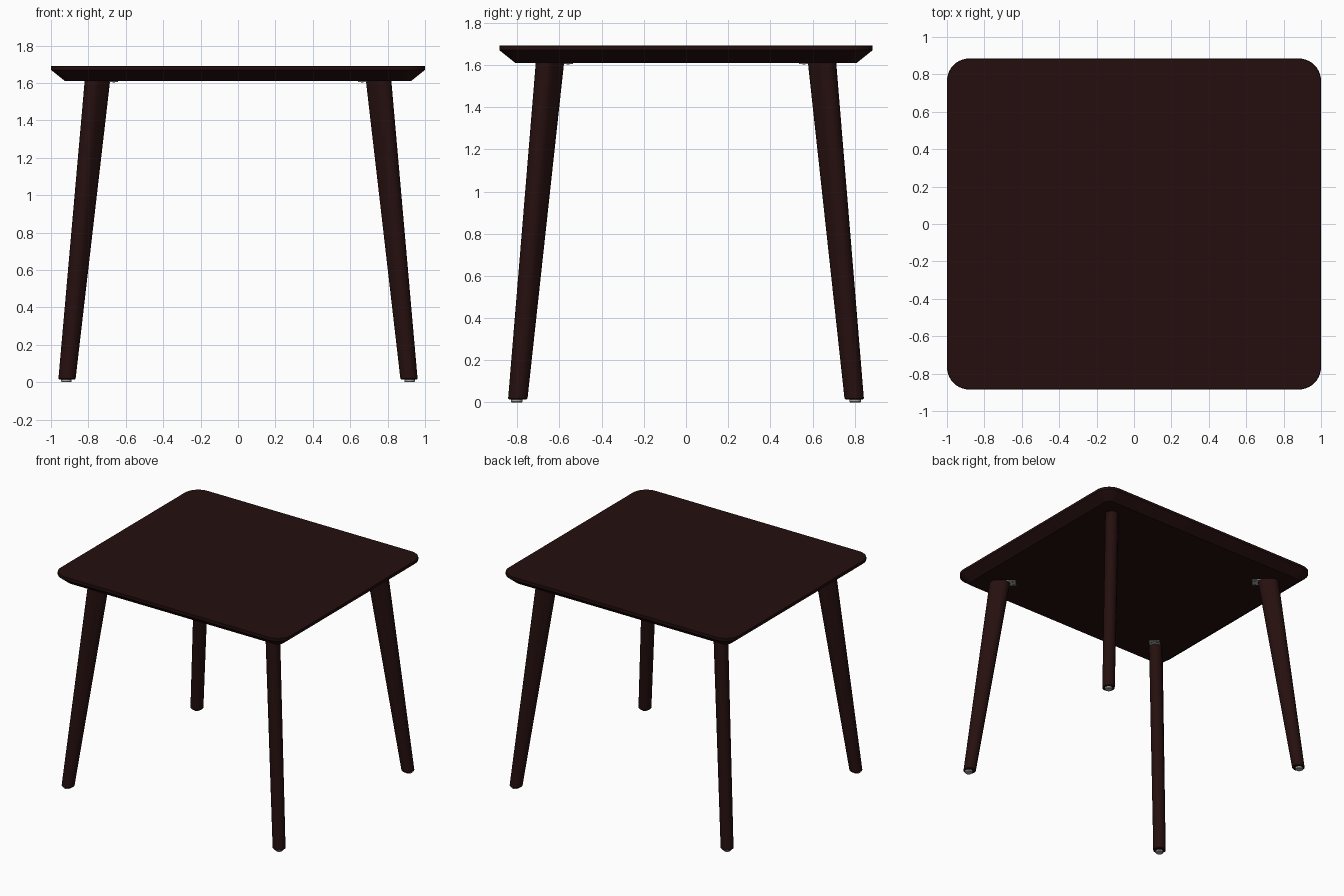
import bpy
import bmesh
from math import cos, sin, pi, atan2
from mathutils import Vector

cube = bpy.data.objects.get("Cube")
if cube:
    bpy.data.objects.remove(cube, do_unlink=True)


def make_material(name, color):
    mat = bpy.data.materials.new(name)
    mat.use_nodes = True
    mat.diffuse_color = color
    mat.node_tree.nodes["Principled BSDF"].inputs["Base Color"].default_value = color
    return mat


wood = make_material("dark wood", (0.018, 0.0048, 0.0045, 1))
metal = make_material("grey metal", (0.4, 0.4, 0.38, 1))
screw_steel = make_material("dark steel", (0.08, 0.08, 0.08, 1))


def rounded_outline(half_x, half_y, radius, steps):
    """Rounded rectangle as a counter-clockwise list of points."""
    points = []
    for quarter, (sx, sy) in enumerate(((1, 1), (-1, 1), (-1, -1), (1, -1))):
        for i in range(steps + 1):
            a = (quarter + i / steps) * pi / 2
            points.append(Vector((sx * (half_x - radius) + radius * cos(a),
                                  sy * (half_y - radius) + radius * sin(a), 0)))
    return points


def loft(name, rings, mat):
    """Skin a stack of matching outlines and cap both ends."""
    bm = bmesh.new()
    loops = [[bm.verts.new(p) for p in ring] for ring in rings]
    for low, high in zip(loops, loops[1:]):
        for i in range(len(low)):
            j = (i + 1) % len(low)
            bm.faces.new((low[i], low[j], high[j], high[i]))
    bm.faces.new(loops[0][::-1])
    bm.faces.new(loops[-1])
    bmesh.ops.remove_doubles(bm, verts=bm.verts[:], dist=1e-5)
    bmesh.ops.recalc_face_normals(bm, faces=bm.faces[:])
    mesh = bpy.data.meshes.new(name)
    bm.to_mesh(mesh)
    bm.free()
    mesh.materials.append(mat)
    obj = bpy.data.objects.new(name, mesh)
    bpy.context.collection.objects.link(obj)
    bpy.ops.object.select_all(action="DESELECT")
    obj.select_set(True)
    bpy.context.view_layer.objects.active = obj
    bpy.ops.object.shade_smooth_by_angle(angle=pi / 6)
    return obj


def placed(outline, center, angle):
    c, s = cos(angle), sin(angle)
    return [Vector((p.x * c - p.y * s, p.x * s + p.y * c, 0)) + center for p in outline]


def disc(radius):
    return rounded_outline(radius, radius, radius, 6)


# Table top: thin upright rim above a wide under-bevel
UNDER, TOP = 1.61, 1.692
top_rings = []
for inset, z in ((0.075, UNDER), (0, 1.67), (0, TOP - 0.003), (0.003, TOP)):
    outline = rounded_outline(1 - inset, 0.885 - inset, 0.12 - inset, 10)
    top_rings.append(placed(outline, Vector((0, 0, z)), 0))
loft("table_top", top_rings, wood)

# Splayed legs with glides, and mounting plates under the top
for side, sx in (("left", 1), ("right", -1)):
    for end, sy in (("front", -1), ("back", 1)):
        tag = f"{end}_{side}"
        foot = Vector((sx * 0.914, sy * 0.797, 0.015))
        head = Vector((sx * 0.752, sy * 0.645, UNDER))
        angle = atan2(sy * 0.69, sx * 0.72)
        outward = Vector((cos(angle), sin(angle), 0))
        across = Vector((-sin(angle), cos(angle), 0))

        # Leg: round at the foot, widening outward to an oblong at the top
        loft(f"{tag}_leg", [
            placed(disc(0.041), foot, angle),
            placed(disc(0.046), foot + Vector((0, 0, 0.005)), angle),
            placed(rounded_outline(0.076, 0.047, 0.047, 6), head, angle)], wood)

        # Glide under the foot
        base = Vector((sx * 0.918, sy * 0.802, 0))
        loft(f"{tag}_glide", [
            placed(disc(r), base + Vector((0, 0, z)), angle)
            for r, z in ((0.024, 0), (0.028, 0.004), (0.028, 0.016))], metal)

        # Mounting plate showing on the inner side of the leg
        plate_center = head - outward * 0.075
        plate = rounded_outline(0.045, 0.04, 0.006, 3)
        loft(f"{tag}_plate", [
            placed(plate, plate_center + Vector((0, 0, z)), angle)
            for z in (-0.006, 0.002)], metal)

        # Two screws in each plate
        for number, offset in (("a", -0.022), ("b", 0.022)):
            spot = head - outward * 0.1 + across * offset
            loft(f"{tag}_screw_{number}", [
                placed(disc(0.007), spot + Vector((0, 0, z)), angle)
                for z in (-0.008, -0.004)], screw_steel)
